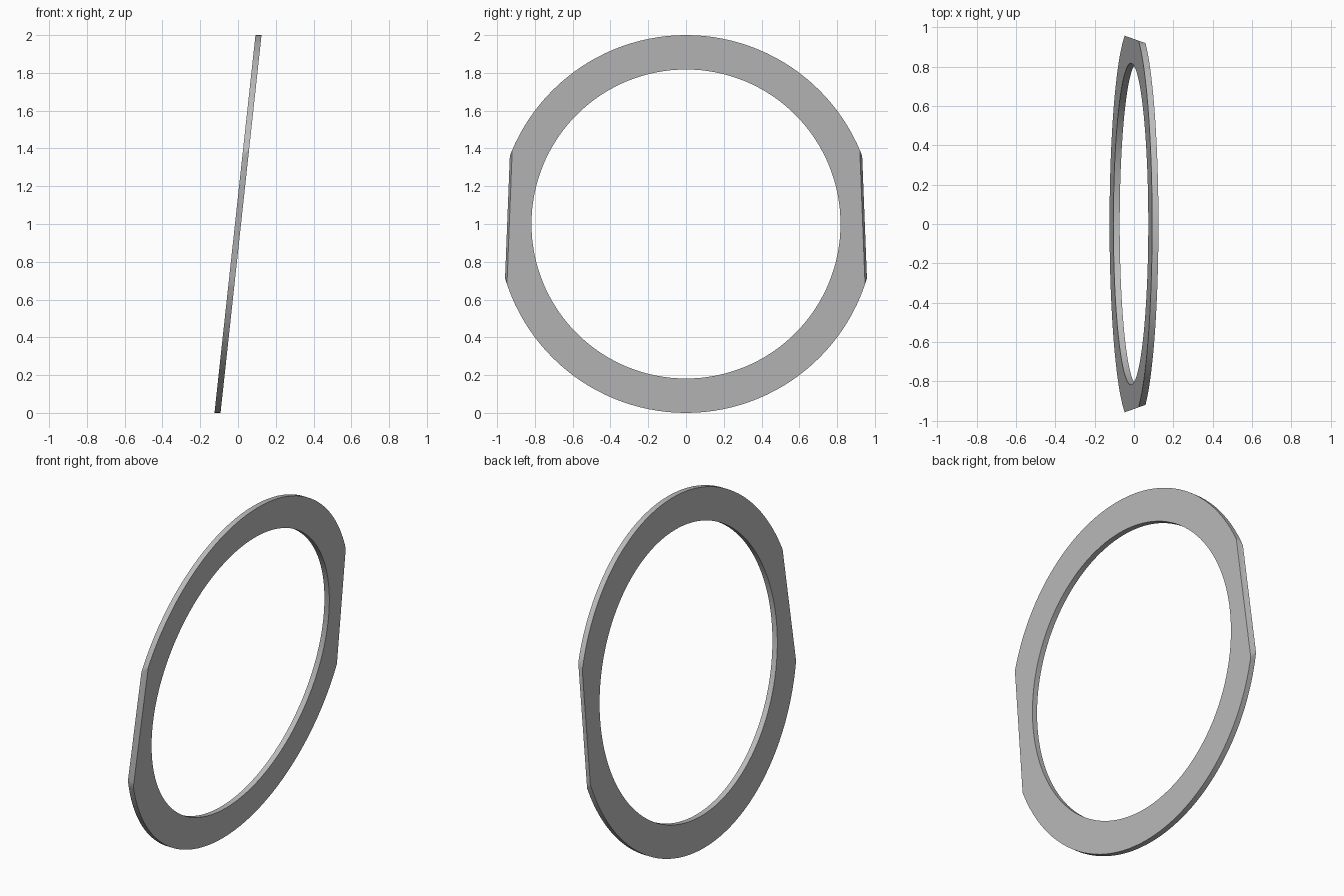
import bpy, bmesh
from math import sin, cos, tau
from mathutils import Vector

cube = bpy.data.objects.get("Cube")
if cube:
    bpy.data.objects.remove(cube, do_unlink=True)

OUTER, INNER, THICK = 1.0, 0.818, 0.032
LEAN = 0.1085      # sideways shift per unit of height
SEGMENTS = 128

grey = bpy.data.materials.new("plain grey")
grey.use_nodes = True
colour = (0.5, 0.5, 0.5, 1)
grey.diffuse_color = colour
grey.node_tree.nodes["Principled BSDF"].inputs["Base Color"].default_value = colour

bm = bmesh.new()


def circle(radius, x):
    """Ring of vertices in a plane that leans towards +x with height."""
    ring = []
    for i in range(SEGMENTS):
        a = tau * i / SEGMENTS
        z = radius * sin(a)
        ring.append(bm.verts.new((x + LEAN * z, radius * cos(a), z + OUTER)))
    return ring


# Leaning ring: rectangular section swept round four circles
loops = [circle(OUTER, -THICK / 2), circle(OUTER, THICK / 2),
         circle(INNER, THICK / 2), circle(INNER, -THICK / 2)]
for k in range(4):
    a, b = loops[k], loops[(k + 1) % 4]
    for i in range(SEGMENTS):
        j = (i + 1) % SEGMENTS
        bm.faces.new((a[i], a[j], b[j], b[i]))

# Upright flats cut on both sides, converging towards +x
for side in (-1, 1):
    cut = bmesh.ops.bisect_plane(
        bm, geom=bm.verts[:] + bm.edges[:] + bm.faces[:], dist=1e-5,
        plane_co=Vector((0, side * 0.941, 1)),
        plane_no=Vector((0.36, side, 0)), clear_outer=True)
    rim = [e for e in cut["geom_cut"] if isinstance(e, bmesh.types.BMEdge)]
    bmesh.ops.edgeloop_fill(bm, edges=rim)

bmesh.ops.recalc_face_normals(bm, faces=bm.faces[:])
mesh = bpy.data.meshes.new("leaning_ring")
bm.to_mesh(mesh)
bm.free()
mesh.materials.append(grey)
ring = bpy.data.objects.new("leaning_ring", mesh)
bpy.context.collection.objects.link(ring)

# Smooth curved walls, sharp rims
bpy.ops.object.select_all(action="DESELECT")
ring.select_set(True)
bpy.context.view_layer.objects.active = ring
bpy.ops.object.shade_smooth_by_angle(angle=0.5)
